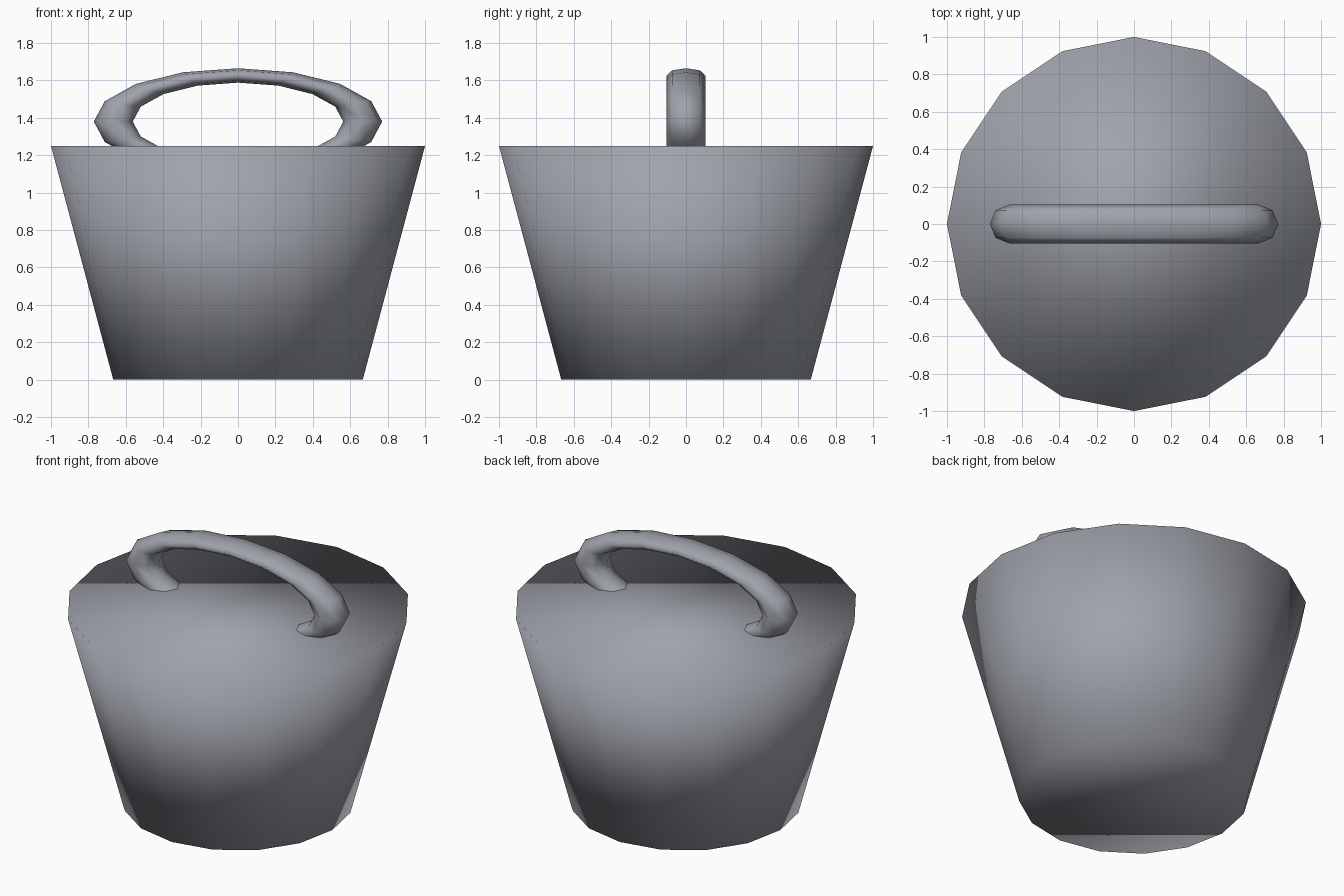
import bpy
import math

if "Cube" in bpy.data.objects:
    bpy.data.objects.remove(bpy.data.objects["Cube"])

grey = bpy.data.materials.new("slate_grey")
grey.diffuse_color = (0.35, 0.365, 0.41, 1.0)
grey.use_nodes = True
grey.node_tree.nodes["Principled BSDF"].inputs["Base Color"].default_value = grey.diffuse_color


def finish(name):
    obj = bpy.context.object
    obj.name = name
    bpy.ops.object.transform_apply(location=False, rotation=True, scale=True)
    obj.data.materials.append(grey)
    # fully smooth, including across the rim, for the soft rounded look
    bpy.ops.object.shade_smooth()
    return obj


# Tapered sixteen-sided body with closed top and base
bpy.ops.mesh.primitive_cone_add(vertices=16, radius1=0.667, radius2=1.0,
                                depth=1.25, end_fill_type='NGON',
                                location=(0, 0, 0.625))
finish("bucket_body")

# Flattened ring standing upright, its lower part sunk into the body
bpy.ops.mesh.primitive_torus_add(major_segments=16, minor_segments=8,
                                 major_radius=0.667, minor_radius=0.104,
                                 location=(0, 0, 1.38),
                                 rotation=(math.pi / 2, 0, 0))
bpy.context.object.scale = (1, 0.37, 1)
finish("handle")
